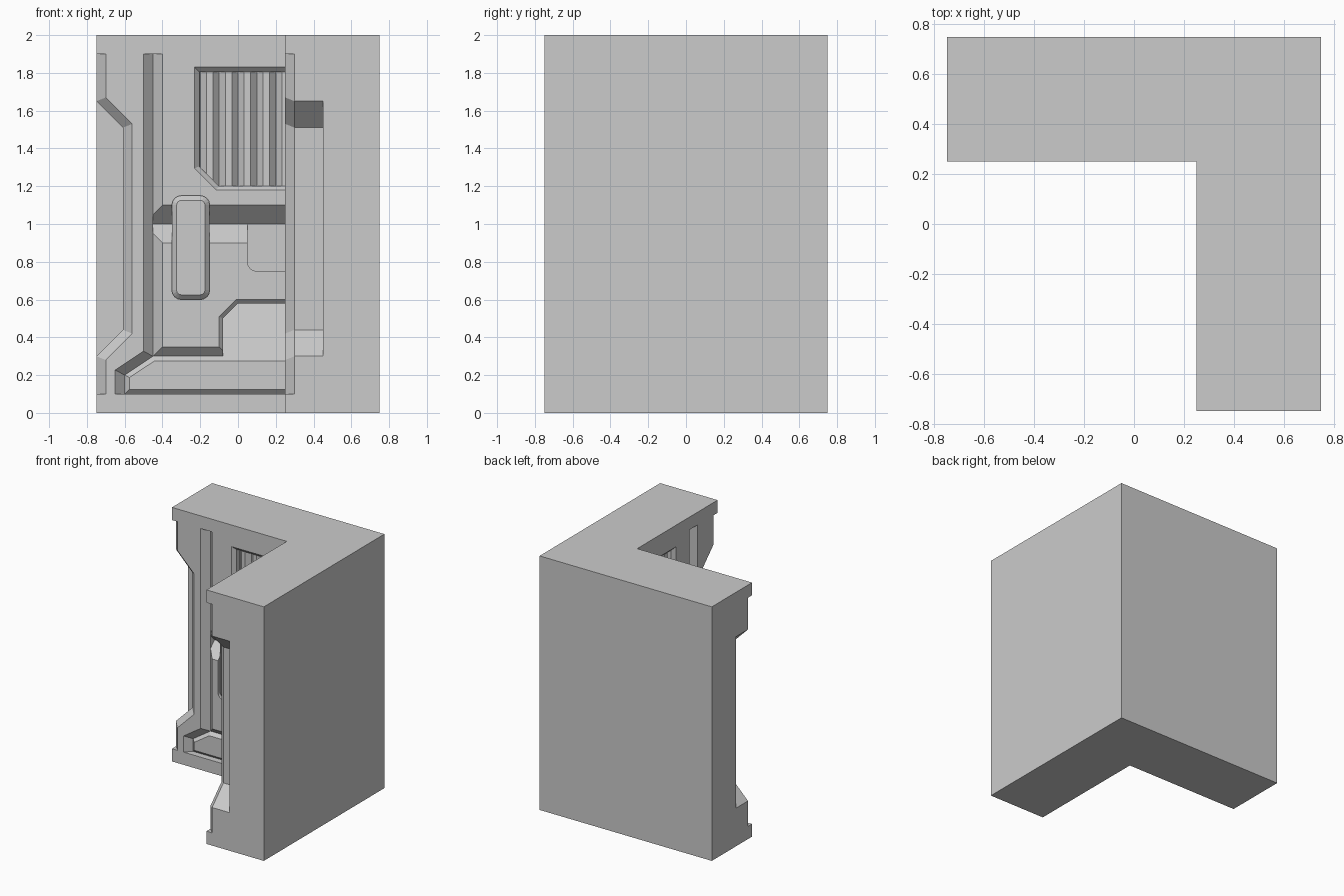
import bpy, bmesh
from math import sin, cos, pi
from mathutils import Vector, Matrix

if "Cube" in bpy.data.objects:
    bpy.data.objects.remove(bpy.data.objects["Cube"])

FACE = 0.25          # y of the inner wall face
FAR = 0.9            # cutters run past the corner mitre
SWAP = Matrix(((0, 1, 0, 0), (1, 0, 0, 0), (0, 0, 1, 0), (0, 0, 0, 1)))


def loft(layers):
    """Solid from (depth, [(x, z)...]) layers, depth measured into the wall."""
    bm = bmesh.new()
    rings = [[bm.verts.new((x, FACE + d, z)) for x, z in pts] for d, pts in layers]
    bm.faces.new(rings[0])
    bm.faces.new(rings[-1])
    n = len(rings[0])
    for a, b in zip(rings, rings[1:]):
        for i in range(n):
            j = (i + 1) % n
            bm.faces.new((a[i], a[j], b[j], b[i]))
    bmesh.ops.recalc_face_normals(bm, faces=bm.faces)
    return bm


def clip(bm, co, no):
    """Remove everything on the positive side of a plane and close the cut."""
    geom = bm.verts[:] + bm.edges[:] + bm.faces[:]
    r = bmesh.ops.bisect_plane(bm, geom=geom, plane_co=co, plane_no=no, clear_outer=True)
    edges = [e for e in r['geom_cut'] if isinstance(e, bmesh.types.BMEdge)]
    if edges:
        bmesh.ops.holes_fill(bm, edges=edges)
        bmesh.ops.recalc_face_normals(bm, faces=bm.faces)
    return bm


def make(name, bm):
    me = bpy.data.meshes.new(name)
    bm.to_mesh(me)
    bm.free()
    ob = bpy.data.objects.new(name, me)
    bpy.context.collection.objects.link(ob)
    return ob


def mirror(bm):
    """Drop faces on the corner mitre, then reflect across the plane x = y."""
    seam = [f for f in bm.faces if all(abs(v.co.x - v.co.y) < 1e-4 for v in f.verts)]
    bmesh.ops.delete(bm, geom=seam, context='FACES')
    r = bmesh.ops.duplicate(bm, geom=bm.verts[:] + bm.edges[:] + bm.faces[:])['geom']
    bmesh.ops.transform(bm, matrix=SWAP, verts=[g for g in r if isinstance(g, bmesh.types.BMVert)])
    bmesh.ops.reverse_faces(bm, faces=[g for g in r if isinstance(g, bmesh.types.BMFace)])
    bmesh.ops.remove_doubles(bm, verts=bm.verts, dist=1e-4)
    bmesh.ops.dissolve_limit(bm, angle_limit=0.005, verts=bm.verts, edges=bm.edges)
    return bm


def cut(ob, bm):
    c = make("cutter", bm)
    c.hide_render = True
    m = ob.modifiers.new("cut", 'BOOLEAN')
    m.operation, m.solver, m.object = 'DIFFERENCE', 'EXACT', c
    dg = bpy.context.evaluated_depsgraph_get()
    me = bpy.data.meshes.new_from_object(ob.evaluated_get(dg))
    ob.modifiers.clear()
    ob.data = me
    bpy.data.objects.remove(c)


def rect(x0, x1, z0, z1):
    return [(x0, z0), (x1, z0), (x1, z1), (x0, z1)]


def rounded(x0, x1, z0, z1, r, seg=4):
    pts = []
    for k, (cx, cz) in enumerate(((x1 - r, z1 - r), (x0 + r, z1 - r), (x0 + r, z0 + r), (x1 - r, z0 + r))):
        for i in range(seg + 1):
            a = (k + i / seg) * pi / 2
            pts.append((cx + r * cos(a), cz + r * sin(a)))
    return pts


def pocket(outer, inner, d, deep):
    """Chamfered pocket cutter."""
    return loft([(-0.1, outer), (0, outer), (d, inner), (deep, inner)])


# half of the corner wall, ending on the mitre
bm = bmesh.new()
f = bm.faces.new([bm.verts.new((x, y, 0)) for x, y in
                  ((-0.75, 0.25), (0.25, 0.25), (0.75, 0.75), (-0.75, 0.75))])
top = bmesh.ops.extrude_face_region(bm, geom=[f])['geom']
bmesh.ops.translate(bm, vec=(0, 0, 2), verts=[v for v in top if isinstance(v, bmesh.types.BMVert)])
bmesh.ops.recalc_face_normals(bm, faces=bm.faces)
wall = make("corner_wall", bm)


# chamfered outer edge with its deep notch
def edge(s, lo, hi):
    return [(-1, 1.9), (-0.70 - s, 1.9), (-0.70 - s, hi), (-0.56 - s, hi - 0.14),
            (-0.56 - s, lo + 0.14), (-0.70 - s, lo), (-0.70 - s, 0.1), (-1, 0.1)]


e0, e1 = edge(0, 0.28, 1.67), edge(0.05, 0.30, 1.65)
cut(wall, loft([(-0.1, e0), (0, e0), (0.05, e1)]))
notch = [(-0.85, 1.75), (-0.61, 1.51), (-0.61, 0.44), (-0.85, 0.20)]
cut(wall, loft([(0.03, notch), (0.20, notch)]))

# vertical and horizontal V grooves
v = rect(-0.5, -0.4, 0.3, 1.9)
cut(wall, loft([(-0.1, v), (0, v), (0.05, rect(-0.4505, -0.4495, 0.3, 1.9))]))
h = rect(-0.45, FAR, 0.9, 1.1)
cut(wall, loft([(-0.1, h), (0, h), (0.1, rect(-0.45, FAR, 0.9995, 1.0005))]))

# round-cornered pocket under the horizontal groove
p = rounded(0.05, FAR, 0.75, 1.0, 0.05)[5:15] + [(FAR, 0.75), (FAR, 1.0), (0.05, 1.0)]
p = p[5:]
cut(wall, loft([(-0.1, p), (0.1, p)]))

# base recess
base = [(-0.60, 0.10), (-0.60, 0.20), (-0.45, 0.30), (FAR, 0.30), (FAR, 0.10)]
rim = [(-0.65, 0.10), (-0.65, 0.227), (-0.465, 0.35), (FAR, 0.35), (FAR, 0.10)]
cut(wall, loft([(-0.1, rim), (0, rim), (0.05, base)]))

# ramped opening above the base
o0 = [(-0.10, 0.30), (-0.10, 0.51), (-0.01, 0.60), (FAR, 0.60), (FAR, 0.30)]
o1 = [(-0.08, 0.30), (-0.08, 0.50), (0.00, 0.58), (FAR, 0.58), (FAR, 0.30)]
cut(wall, clip(pocket(o0, o1, 0.02, 0.4), Vector((0, FACE + 0.05, 0.30)), Vector((0, 1, -1))))

# ribbed vent
g0 = [(-0.23, 1.83), (-0.23, 1.295), (-0.115, 1.18), (FAR, 1.18), (FAR, 1.83)]
g1 = [(-0.205, 1.805), (-0.205, 1.305), (-0.10, 1.20), (FAR, 1.20), (FAR, 1.805)]
cut(wall, pocket(g0, g1, 0.025, 0.03))
for i in range(-2, 3):
    x = i * 0.1
    w = rect(x - 0.033, x + 0.033, 1.20, 1.805)
    rib = loft([(0.01, w), (0.03, w), (0.063, rect(x - 0.0005, x + 0.0005, 1.20, 1.805))])
    clip(rib, Vector((-0.205, 0, 0)), Vector((-1, 0, 0)))
    clip(rib, Vector((-0.10, 0, 1.20)), Vector((-1, 0, -1)))
    cut(wall, rib)

# shallow seat for the capsule cover
seat = rounded(-0.35, -0.15, 0.60, 1.15, 0.05)
cut(wall, loft([(-0.1, seat), (0.025, seat)]))

# reflect the wall into the full corner
bm = bmesh.new()
bm.from_mesh(wall.data)
mirror(bm).to_mesh(wall.data)
bm.free()

# capsule covers, bevelled up to the wall face
cover = loft([(0, rounded(-0.325, -0.175, 0.625, 1.125, 0.025)), (0.025, seat), (0.14, seat)])
make("capsule_covers", mirror(cover))

# bevelled base panels, mitred in the corner
inner = [(-0.575, 0.125), (-0.575, 0.187), (-0.442, 0.275), (FAR, 0.275), (FAR, 0.125)]
panel = loft([(0.025, inner), (0.05, base), (0.08, base)])
clip(panel, Vector((0, 0, 0)), Vector((1, -1, 0)))
make("base_panels", mirror(panel))
